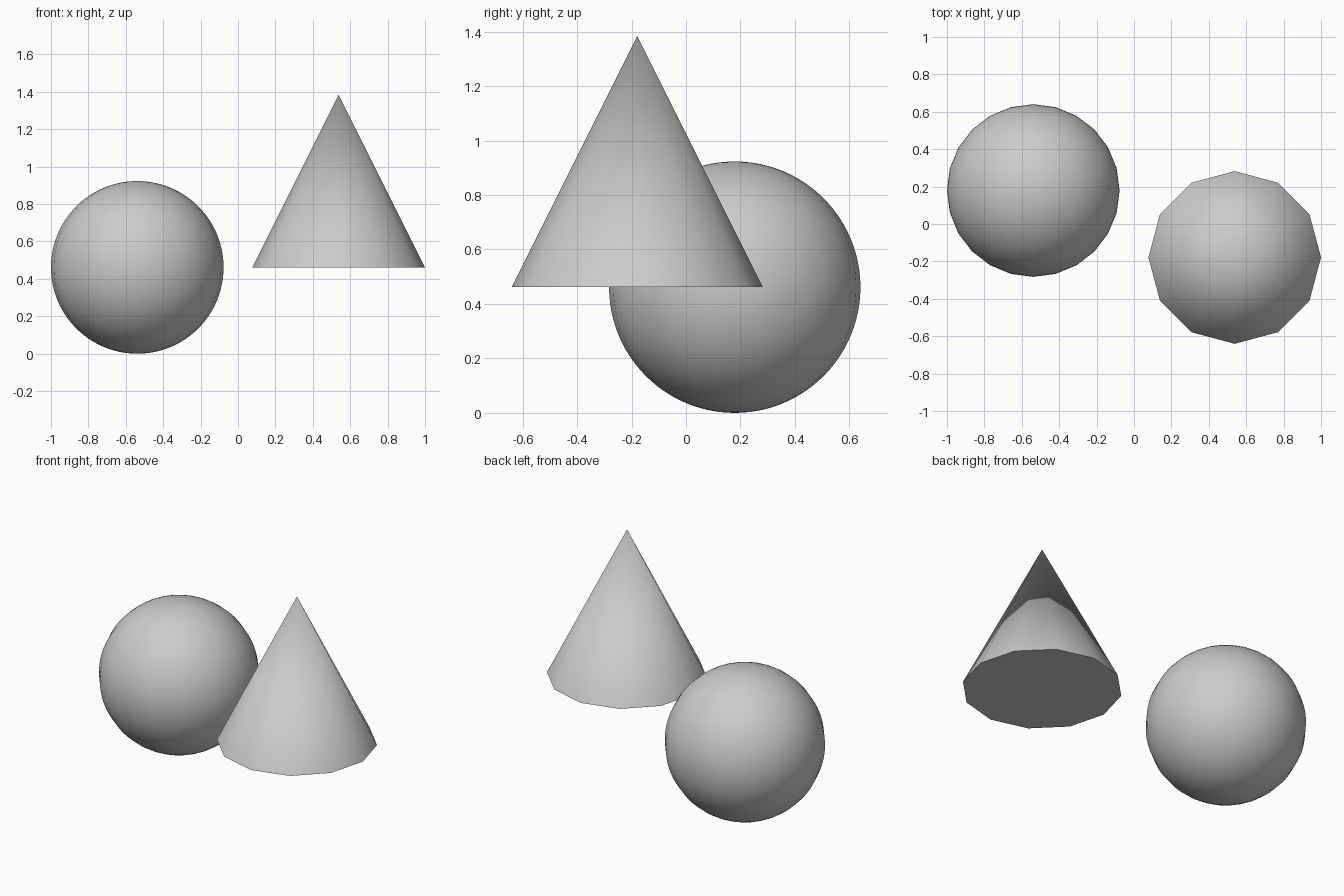
import bpy
import math

if "Cube" in bpy.data.objects:
    bpy.data.objects.remove(bpy.data.objects["Cube"])

R = 0.4615  # shared radius
X, Y = 1 - R, 0.179


def finish(name):
    obj = bpy.context.object
    obj.name = name
    bpy.ops.object.shade_smooth_by_angle(angle=math.radians(35))
    return obj


# Ball resting on the ground
bpy.ops.mesh.primitive_uv_sphere_add(segments=24, ring_count=48, radius=R, location=(-X, Y, R))
finish("ball")

# Twelve-sided closed cone whose base is level with the ball's centre
bpy.ops.mesh.primitive_cone_add(vertices=12, radius1=R, radius2=0, depth=2 * R,
                                end_fill_type='NGON', location=(X, -Y, 2 * R))
finish("cone")
